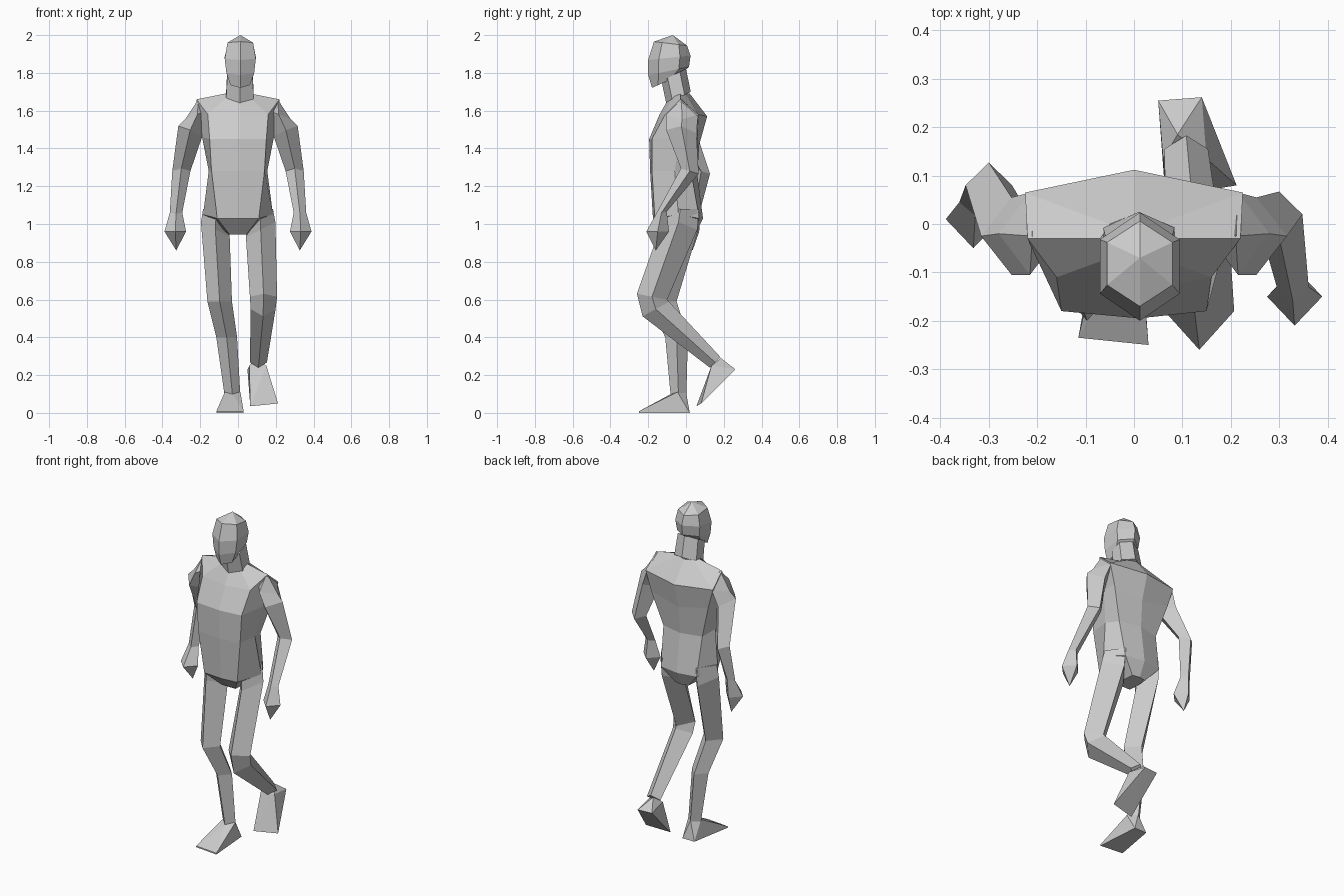
import bpy
import bmesh
from math import sin, cos, pi

# Remove only the default cube
cube = bpy.data.objects.get("Cube")
if cube:
    bpy.data.objects.remove(cube, do_unlink=True)

# One plain grey for the whole figure
GREY = (0.6, 0.6, 0.6, 1)
grey = bpy.data.materials.new("plain_grey")
grey.use_nodes = True
grey.diffuse_color = GREY
shader = next(n for n in grey.node_tree.nodes if n.type == "BSDF_PRINCIPLED")
shader.inputs["Base Color"].default_value = GREY


def finish(name, bm):
    """Turn a bmesh into a flat-shaded object with the grey material."""
    bmesh.ops.recalc_face_normals(bm, faces=bm.faces)
    mesh = bpy.data.meshes.new(name)
    bm.to_mesh(mesh)
    bm.free()
    mesh.materials.append(grey)
    obj = bpy.data.objects.new(name, mesh)
    bpy.context.collection.objects.link(obj)
    return obj


def skin(name, loops):
    """Bridge loops of points; a loop of one point closes the end as a tip."""
    bm = bmesh.new()
    rows = [[bm.verts.new(p) for p in loop] for loop in loops]
    for a, b in zip(rows, rows[1:]):
        n = max(len(a), len(b))
        for i in range(n):
            j = (i + 1) % n
            if len(a) == 1:
                bm.faces.new((a[0], b[i], b[j]))
            elif len(b) == 1:
                bm.faces.new((a[i], a[j], b[0]))
            else:
                bm.faces.new((a[i], a[j], b[j], b[i]))
    for end in (rows[0], rows[-1]):
        if len(end) > 2:
            bm.faces.new(end)
    return finish(name, bm)


def ring(sides, x, y, z, rx, ry, lean_y=0, lean_x=0):
    """Polygon with a corner at the front; leans tilt it along y and x."""
    loop = []
    for i in range(sides):
        angle = 2 * pi * i / sides - pi / 2
        dx, dy = rx * cos(angle), ry * sin(angle)
        loop.append((x + dx, y + dy, z + lean_y * dy + lean_x * dx))
    return loop


def hull(name, points):
    """Convex solid around a few points."""
    bm = bmesh.new()
    for p in points:
        bm.verts.new(p)
    bmesh.ops.convex_hull(bm, input=bm.verts)
    bmesh.ops.delete(bm, geom=[v for v in bm.verts if not v.link_faces], context="VERTS")
    return finish(name, bm)


def torso_loop(front, corner, side, back_corner, back):
    """Mirror a half section into a full loop around the body."""
    half = [corner, side, back_corner]
    mirrored = [(-x, y, z) for x, y, z in reversed(half)]
    return [(0.01, *front)] + half + [(0, *back)] + mirrored


# Torso: collar, shoulders, chest, waist, hips, crotch
skin("torso", [
    torso_loop((-.1, 1.65), (.05, -.07, 1.68), (.07, -.03, 1.69), (.05, 0, 1.69), (.02, 1.69)),
    torso_loop((-.14, 1.58), (.16, -.11, 1.58), (.22, -.03, 1.66), (.225, .065, 1.58), (.112, 1.57)),
    torso_loop((-.195, 1.45), (.15, -.18, 1.45), (.19, -.03, 1.46), (.19, .06, 1.46), (.07, 1.42)),
    torso_loop((-.19, 1.28), (.14, -.18, 1.28), (.155, -.06, 1.28), (.13, .03, 1.26), (.06, 1.26)),
    torso_loop((-.175, 1.03), (.11, -.165, 1.03), (.185, -.04, 1.05), (.12, .07, 1.03), (.09, 1.03)),
    torso_loop((-.09, .945), (.045, -.09, .945), (.05, -.03, .945), (.045, .04, .945), (.05, .945)),
])

# Neck and head
skin("neck", [
    ring(6, .01, -.04, 1.67, .085, .065, .45),
    ring(6, .01, -.065, 1.79, .078, .065, .5),
])
skin("head", [
    [(.012, -.07, 2)],
    ring(6, .012, -.082, 1.955, .078, .088, -.12),
    ring(6, .012, -.088, 1.88, .095, .112, .1),
    ring(6, .012, -.092, 1.81, .085, .108, .2),
    ring(6, .012, -.115, 1.75, .06, .065, .45),
])


def arm(name, s, elbow_y, wrist_y, hand_y, tip_y):
    """Upper arm, forearm and pointed hand on side s."""
    skin(name, [
        [(s * .21, -.025, 1.66)],
        ring(4, s * .215, -.02, 1.58, .065, .085, 0, -s * .4),
        ring(4, s * .253, -.025, 1.49, .063, .08, -.1, s * .45),
        ring(4, s * .3, elbow_y, 1.28, .048, .047, -.3),
        ring(4, s * .328, wrist_y, 1.06, .033, .028, .2),
        ring(4, s * .332, hand_y, .96, .057, .06),
        [(s * .327, tip_y, .86)],
    ])


arm("left_arm", 1, .02, -.13, -.15, -.16)
arm("right_arm", -1, .08, .045, .01, .035)

# Straight right leg
skin("right_leg", [
    ring(4, -.115, -.03, 1.08, .07, .1),
    ring(4, -.12, -.035, .97, .076, .1, 0, -.5),
    ring(4, -.097, -.125, .59, .065, .075),
    ring(4, -.06, -.05, .4, .055, .06),
    ring(4, -.03, -.04, .1, .042, .042),
])

# Bent left leg, shin swung back
skin("left_leg", [
    ring(4, .115, -.03, 1.08, .07, .1),
    ring(4, .12, -.04, .97, .078, .1, 0, .5),
    ring(4, .135, -.18, .615, .072, .08, -.2),
    ring(4, .133, -.16, .55, .066, .07, .55),
    ring(4, .108, .155, .267, .045, .028, 1),
])

# Right foot flat on the ground, left foot lifted at the heel
hull("right_foot", [
    (-.07, -.045, .11), (.013, -.045, .11), (-.03, 0, .11), (-.03, -.08, .1),
    (-.07, .02, 0), (.01, .02, 0),
    (-.115, -.235, 0), (.03, -.25, 0), (-.115, -.235, .008), (.03, -.25, .008),
])
hull("left_foot", [
    (.06, .135, .25), (.15, .135, .25), (.09, .185, .29),
    (.05, .255, .23), (.14, .262, .23),
    (.065, .055, .035), (.212, .08, .05),
])
